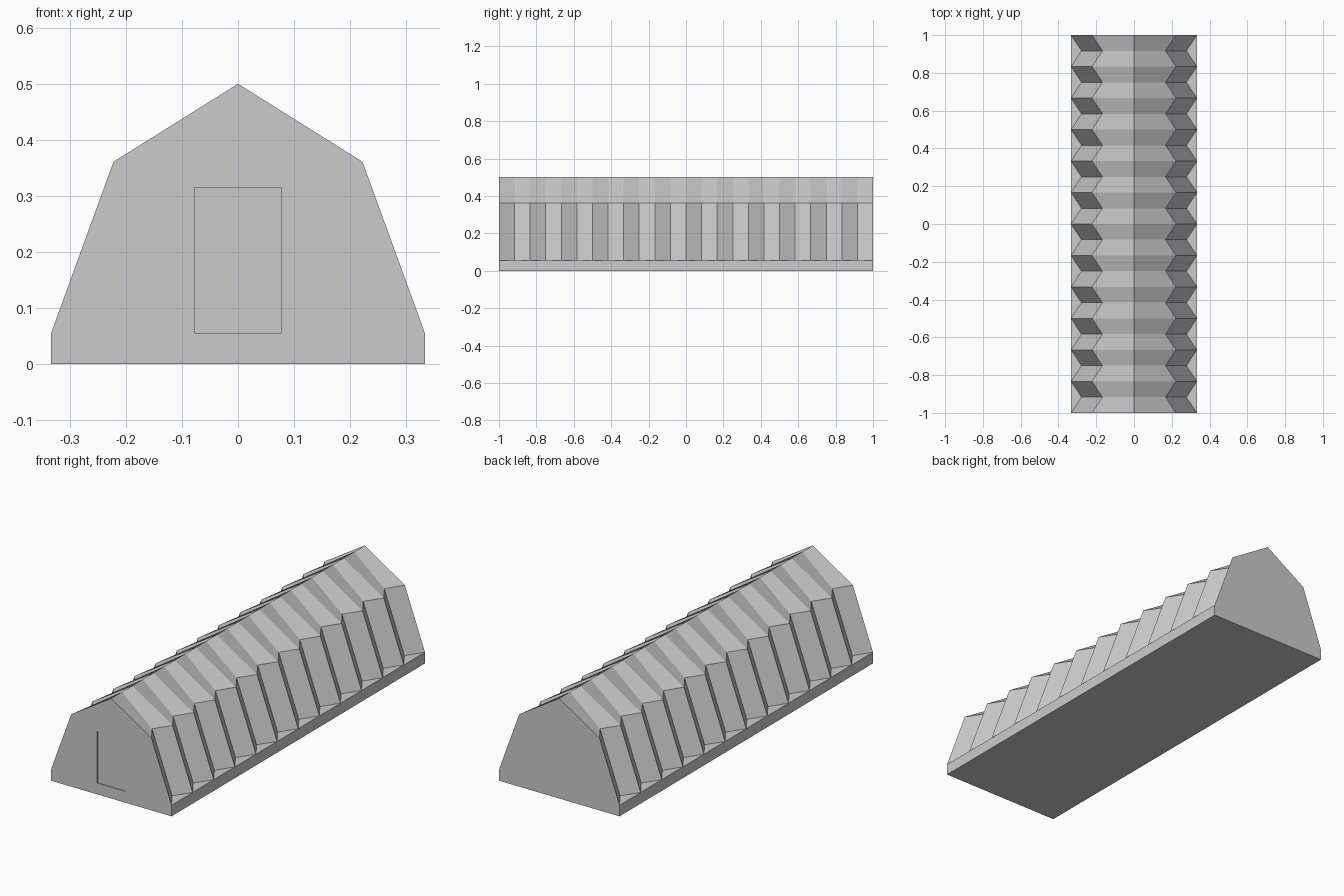
import bpy
import bmesh

cube = bpy.data.objects.get("Cube")
if cube:
    bpy.data.objects.remove(cube, do_unlink=True)

HALF_W, BASE_H, EAVE_H, RIDGE_H = 0.333, 0.056, 0.361, 0.5
EAVE_IN = 0.111        # how far the walls lean in at the eaves
PLEAT = 0.055          # depth of each wall fold
FOLDS = 24
DOOR_W, DOOR_H, DOOR_DEPTH = 0.078, 0.315, 0.005

grey = bpy.data.materials.new("plain grey")
grey.use_nodes = True
grey.diffuse_color = (0.6, 0.6, 0.6, 1)
grey.node_tree.nodes["Principled BSDF"].inputs["Base Color"].default_value = (0.6, 0.6, 0.6, 1)


def finish(name, bm):
    bmesh.ops.recalc_face_normals(bm, faces=bm.faces)
    mesh = bpy.data.meshes.new(name)
    bm.to_mesh(mesh)
    bm.free()
    mesh.materials.append(grey)
    obj = bpy.data.objects.new(name, mesh)
    bpy.context.collection.objects.link(obj)
    return obj


# Foundation slab
bm = bmesh.new()
bmesh.ops.create_cube(bm, size=1)
bmesh.ops.scale(bm, vec=(2 * HALF_W, 2, BASE_H), verts=bm.verts)
bmesh.ops.translate(bm, vec=(0, 0, BASE_H / 2), verts=bm.verts)
finish("foundation_slab", bm)

# Pleated walls and roof: cross-sections alternate between wide and narrow
bm = bmesh.new()
rings = []
for i in range(FOLDS + 1):
    w = HALF_W - PLEAT * (i % 2)
    y = -1 + 2 * i / FOLDS
    section = [(-w, BASE_H), (EAVE_IN - w, EAVE_H), (0, RIDGE_H),
               (w - EAVE_IN, EAVE_H), (w, BASE_H)]
    rings.append([bm.verts.new((x, y, z)) for x, z in section])
for a, b in zip(rings, rings[1:]):
    for k in range(4):
        bm.faces.new((a[k], a[k + 1], b[k + 1], b[k]))

# Back gable, and front gable around the doorway
bm.faces.new(rings[-1])
outline = [(DOOR_W, BASE_H), (DOOR_W, DOOR_H), (-DOOR_W, DOOR_H), (-DOOR_W, BASE_H)]
frame = [bm.verts.new((x, -1, z)) for x, z in outline]
bm.faces.new(rings[0] + frame)

# Shallow door recess
inner = [bm.verts.new((x, -1 + DOOR_DEPTH, z)) for x, z in outline]
for k in range(3):
    bm.faces.new((frame[k], frame[k + 1], inner[k + 1], inner[k]))
bm.faces.new(inner)
finish("pleated_shell", bm)
